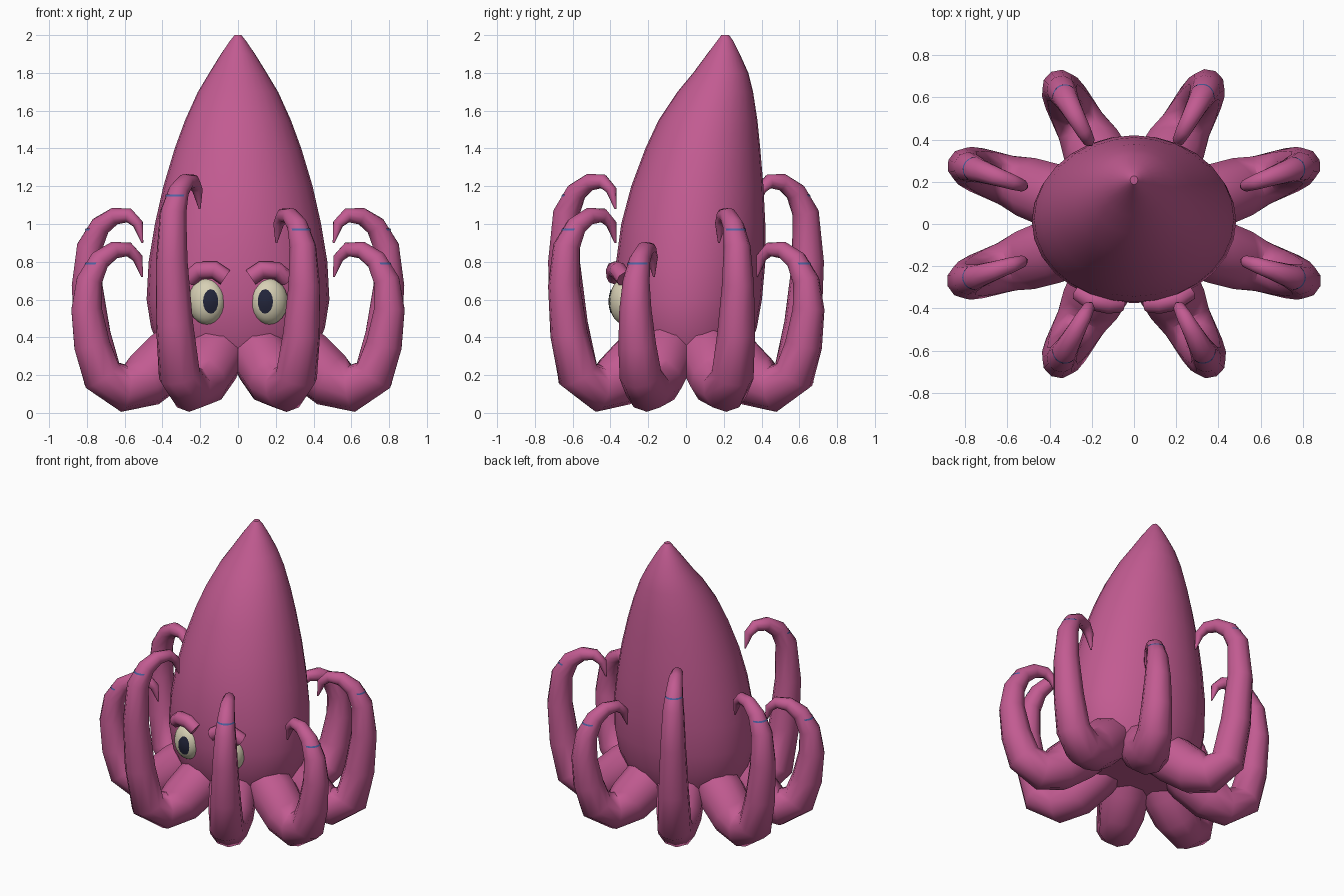
import bpy, bmesh, math
from mathutils import Vector, Matrix

if "Cube" in bpy.data.objects:
    bpy.data.objects.remove(bpy.data.objects["Cube"])


def material(name, rgb):
    m = bpy.data.materials.new(name)
    m.diffuse_color = (*rgb, 1)
    m.use_nodes = True
    m.node_tree.nodes["Principled BSDF"].inputs["Base Color"].default_value = m.diffuse_color
    return m


PINK = material("pink skin", (0.54, 0.105, 0.285))
CREAM = material("cream eye", (0.68, 0.63, 0.46))
NAVY = material("dark pupil", (0.016, 0.018, 0.042))
BLUE = material("blue band", (0.08, 0.12, 0.36))


def finish(bm, name, mat, angle=50, outward=True):
    if outward:
        bmesh.ops.recalc_face_normals(bm, faces=bm.faces)
    me = bpy.data.meshes.new(name)
    bm.to_mesh(me)
    bm.free()
    me.materials.append(mat)
    ob = bpy.data.objects.new(name, me)
    bpy.context.collection.objects.link(ob)
    bpy.ops.object.select_all(action='DESELECT')
    ob.select_set(True)
    bpy.context.view_layer.objects.active = ob
    bpy.ops.object.shade_smooth_by_angle(angle=math.radians(angle))
    return ob


def loft(name, rings, mat, angle=50):
    """Skin a list of equal rings and cap both ends."""
    bm = bmesh.new()
    vs = [[bm.verts.new(p) for p in ring] for ring in rings]
    n = len(vs[0])
    for a, b in zip(vs, vs[1:]):
        for i in range(n):
            j = (i + 1) % n
            bm.faces.new((a[i], a[j], b[j], b[i]))
    bm.faces.new(vs[0])
    bm.faces.new(vs[-1])
    return finish(bm, name, mat, angle)


def tube(name, points, radii, ref, mat, sides=10):
    """Tapered tube along a path lying across the ref axis."""
    rings = []
    for i, p in enumerate(points):
        t = (points[min(i + 1, len(points) - 1)] - points[max(i - 1, 0)]).normalized()
        u = t.cross(ref).normalized()
        v = t.cross(u)
        rings.append([p + radii[i] * (u * math.cos(a) + v * math.sin(a))
                      for a in (2 * math.pi * k / sides for k in range(sides))])
    return loft(name, rings, mat)


# Body: height, half width, front y, back y
BODY = [(0.22, 0.34, -0.25, 0.27), (0.33, 0.41, -0.31, 0.33), (0.45, 0.46, -0.352, 0.375),
        (0.6, 0.484, -0.375, 0.402), (0.8, 0.473, -0.37, 0.42), (1.0, 0.44, -0.343, 0.42),
        (1.2, 0.395, -0.29, 0.41), (1.4, 0.335, -0.215, 0.393), (1.55, 0.28, -0.145, 0.378),
        (1.7, 0.212, -0.045, 0.355), (1.8, 0.152, 0.038, 0.33), (1.9, 0.09, 0.112, 0.285),
        (1.97, 0.042, 0.165, 0.25), (2.0, 0.018, 0.187, 0.228)]
body_rings = []
for z, w, y0, y1 in BODY:
    body_rings.append([Vector((w * math.cos(a), (y0 + y1) / 2 + (y1 - y0) / 2 * math.sin(a), z))
                       for a in (2 * math.pi * k / 28 for k in range(28))])
loft("body", body_rings, PINK)

# Tentacles: distance from centre, height, radius
ARM = [(0.22, 0.42, 0.14), (0.39, 0.28, 0.16), (0.52, 0.175, 0.15), (0.64, 0.13, 0.125),
       (0.76, 0.2, 0.112), (0.815, 0.36, 0.1), (0.845, 0.55, 0.085), (0.83, 0.7, 0.071),
       (0.77, 0.81, 0.056), (0.69, 0.862, 0.046), (0.61, 0.865, 0.038), (0.56, 0.82, 0.029),
       (0.535, 0.72, 0.005)]


def tentacle(name, degrees, lift, shift):
    a = math.radians(degrees)
    out = Vector((math.cos(a), math.sin(a), 0))
    side = Vector((-math.sin(a), math.cos(a), 0))
    pts = []
    for i, (r, z, _) in enumerate(ARM):
        if i > 3:
            z += lift * min(max((z - 0.2) / 0.5, 0), 1)
        pts.append(out * (r + shift) + Vector((0, 0, z)))
    tube(name, pts, [p[2] for p in ARM], side, PINK)
    # Thin band over the outer side near the tip
    bm = bmesh.new()
    rows = []
    for h in (-0.005, 0.005):
        row = []
        for k in range(9):
            b = math.radians(-65 + k * 130 / 8)
            p = out * (0.783 + shift - h * 0.55 + 0.069 * math.cos(b)) + side * 0.062 * math.sin(b)
            row.append(bm.verts.new(p + Vector((0, 0, 0.79 + lift + h))))
        rows.append(row)
    for k in range(8):
        bm.faces.new((rows[0][k], rows[0][k + 1], rows[1][k + 1], rows[1][k]))
    finish(bm, name + "_band", BLUE, outward=False)


SHORT, MEDIUM, TALL = 0.0, 0.18, 0.36
for name, deg, lift, shift in [
        ("right_front_tentacle", -18.5, SHORT, 0), ("right_back_tentacle", 19, MEDIUM, 0),
        ("left_front_tentacle", 198.5, SHORT, 0), ("left_back_tentacle", 161, MEDIUM, 0),
        ("front_right_tentacle", -61.5, MEDIUM, -0.11), ("front_left_tentacle", 241.5, TALL, -0.11),
        ("back_right_tentacle", 62, SHORT, -0.11), ("back_left_tentacle", 118.5, TALL, -0.11)]:
    tentacle(name, deg, lift, shift)

# Face
EX, EY, EZ = 0.1, 0.08, 0.122
for s, label in ((-1, "left"), (1, "right")):
    place = Matrix.Translation((s * 0.165, -0.325, 0.59)) @ Matrix.Rotation(s * math.radians(14), 4, 'Z')
    # Eyeball
    bm = bmesh.new()
    bmesh.ops.create_uvsphere(bm, u_segments=20, v_segments=12, radius=1)
    bm.transform(place @ Matrix.Diagonal((EX, EY, EZ, 1)))
    finish(bm, label + "_eye", CREAM)

    # Pupil plate curved over the eyeball
    bm = bmesh.new()

    def on_eye(x, z):
        y = -EY * math.sqrt(max(0, 1 - (x / EX) ** 2 - (z / EZ) ** 2)) - 0.004
        return bm.verts.new(place @ Vector((x, y, z)))

    cx = -s * 0.038
    mid = on_eye(cx, 0)
    rings = [[on_eye(cx + 0.038 * f * math.cos(a), 0.065 * f * math.sin(a))
              for a in (2 * math.pi * k / 16 for k in range(16))] for f in (0.5, 1)]
    for k in range(16):
        j = (k + 1) % 16
        bm.faces.new((mid, rings[0][k], rings[0][j]))
        bm.faces.new((rings[0][k], rings[1][k], rings[1][j], rings[0][j]))
    finish(bm, label + "_pupil", NAVY, outward=False)

    # Eyebrow
    brow = [Vector((s * x, y, z)) for x, y, z in
            [(0.255, -0.325, 0.71), (0.205, -0.36, 0.755), (0.125, -0.377, 0.757), (0.068, -0.375, 0.718)]]
    tube(label + "_eyebrow", brow, [0.046, 0.047, 0.047, 0.046], Vector((0, 1, 0)), PINK, 8)
